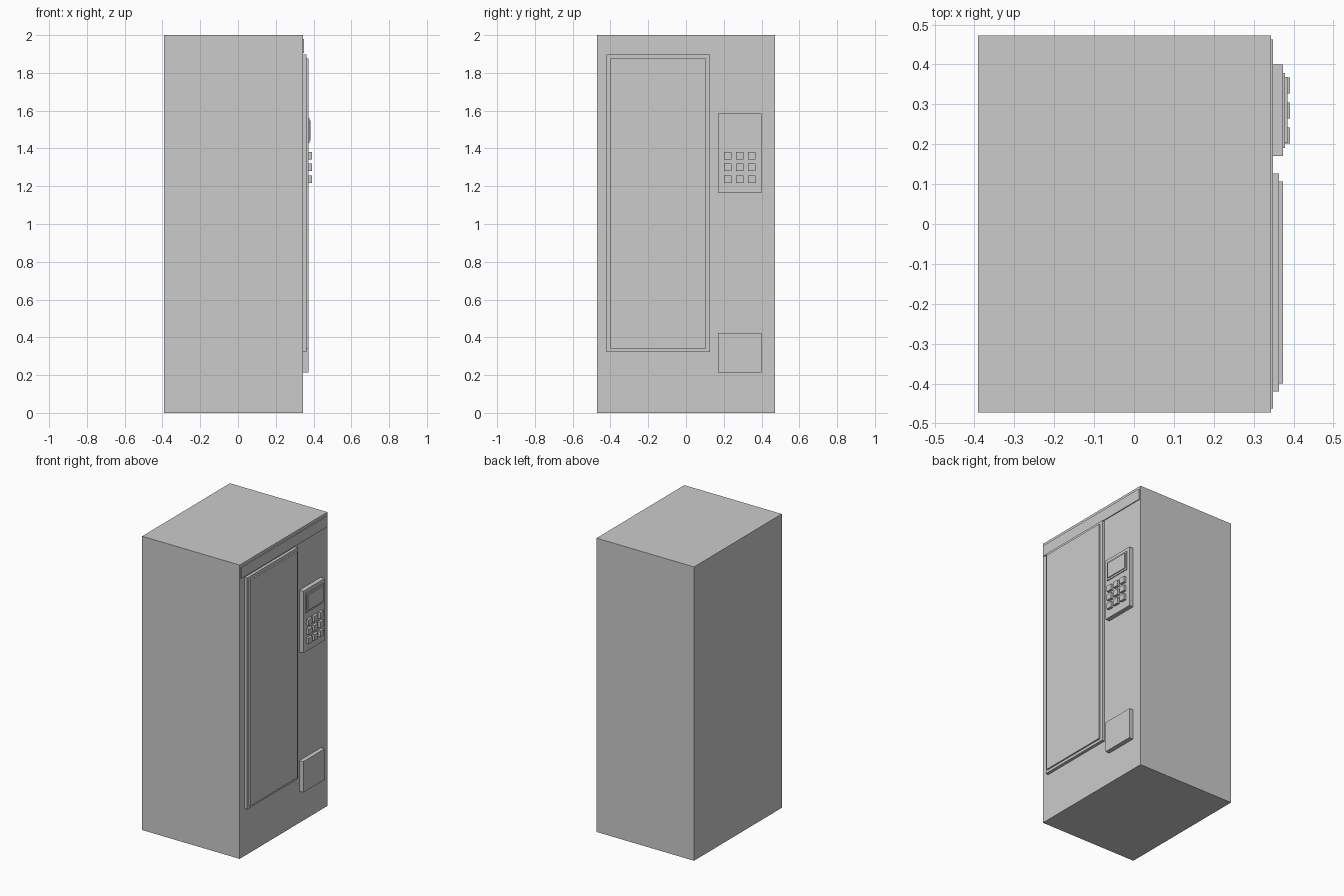
import bpy

# Remove the default cube
cube = bpy.data.objects.get("Cube")
if cube:
    bpy.data.objects.remove(cube, do_unlink=True)

# Single painted-metal colour
grey = bpy.data.materials.new("light_grey")
grey.use_nodes = True
colour = (0.6, 0.6, 0.6, 1)
grey.diffuse_color = colour
grey.node_tree.nodes["Principled BSDF"].inputs["Base Color"].default_value = colour


def box(name, x, y, z):
    """Box spanning the (low, high) ranges on each axis."""
    spans = (x, y, z)
    bpy.ops.mesh.primitive_cube_add(size=1, location=[(a + b) / 2 for a, b in spans])
    ob = bpy.context.object
    ob.name = name
    ob.scale = [b - a for a, b in spans]
    bpy.ops.object.transform_apply(location=False, rotation=False, scale=True)
    ob.data.materials.append(grey)
    return ob


FACE = 0.343      # x of the cabinet face carrying the fittings
PLATE = 0.373     # x of the keypad, window and flap fronts

# Cabinet and header strip
box("cabinet", (-0.391, FACE), (-0.472, 0.472), (0, 2))
box("header_strip", (FACE - 0.01, 0.349), (-0.462, 0.463), (1.905, 1.98))

# Display window: frame with a raised pane
box("window_frame", (FACE - 0.01, 0.363), (-0.42, 0.126), (0.322, 1.897))
box("window_pane", (FACE, PLATE), (-0.40, 0.106), (0.34, 1.876))

# Keypad housing and coin flap
box("keypad_housing", (FACE - 0.01, PLATE), (0.17, 0.40), (1.163, 1.584))
box("coin_flap", (FACE - 0.01, PLATE), (0.17, 0.40), (0.215, 0.424))

# Small screen with bezel
box("screen_bezel", (PLATE - 0.005, 0.379), (0.191, 0.379), (1.43, 1.56))
box("screen", (PLATE, 0.385), (0.203, 0.369), (1.442, 1.548))

# Three by three grid of keys
for row in range(3):
    for col in range(3):
        y, z = 0.222 + col * 0.0625, 1.237 + row * 0.0625
        box(f"key_{row}_{col}", (PLATE - 0.005, 0.391),
            (y - 0.02, y + 0.02), (z - 0.02, z + 0.02))
